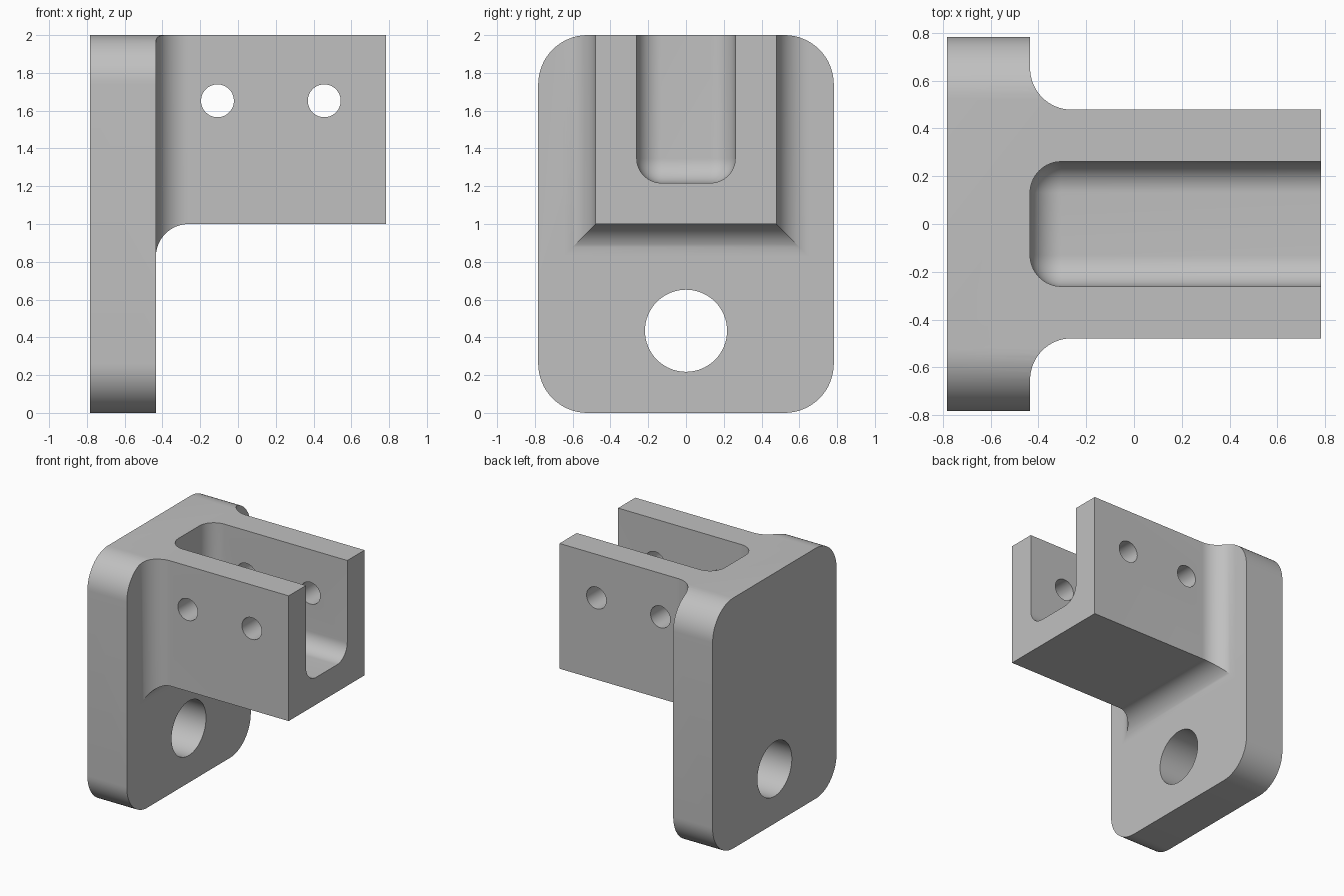
import bpy, bmesh
from math import sin, cos, pi, radians

cube = bpy.data.objects.get("Cube")
if cube:
    bpy.data.objects.remove(cube, do_unlink=True)

U = 2 / 23                # design unit: the part is 23 units tall
HALF = 9                  # half of the overall width and depth
FACE = -5                 # x of the mounting plate's inner face
FILLET = 2
STEPS = 16


def loft(name, rings):
    """Closed solid through rings of equal point count, given in units."""
    bm = bmesh.new()
    loops = [[bm.verts.new([c * U for c in p]) for p in ring] for ring in rings]
    n = len(loops[0])
    for a, b in zip(loops, loops[1:]):
        for i in range(n):
            j = (i + 1) % n
            bm.faces.new((a[i], a[j], b[j], b[i]))
    bm.faces.new(loops[0][::-1])
    bm.faces.new(loops[-1])
    bmesh.ops.recalc_face_normals(bm, faces=bm.faces)
    mesh = bpy.data.meshes.new(name)
    bm.to_mesh(mesh)
    bm.free()
    obj = bpy.data.objects.new(name, mesh)
    bpy.context.collection.objects.link(obj)
    return obj


def box(name, lo, hi):
    (x0, y0, z0), (x1, y1, z1) = lo, hi
    return loft(name, [[(x, y0, z0), (x, y1, z0), (x, y1, z1), (x, y0, z1)]
                       for x in (x0, x1)])


def bevel(obj, width, edges=None):
    """Round the chosen edges of a block."""
    bm = bmesh.new()
    bm.from_mesh(obj.data)
    chosen = [e for e in bm.edges if edges is None or edges(e)]
    bmesh.ops.bevel(bm, geom=chosen, offset=width * U, segments=STEPS,
                    profile=0.5, affect='EDGES', clamp_overlap=True)
    bm.to_mesh(obj.data)
    bm.free()


def drill(name, place, radius, length, axis):
    """Cylinder cutter along x or y."""
    ring = [(radius * cos(2 * pi * i / 64), radius * sin(2 * pi * i / 64))
            for i in range(64)]
    x, y, z = place
    if axis == 'x':
        return loft(name, [[(x + s, y + a, z + b) for a, b in ring]
                           for s in (-length, length)])
    return loft(name, [[(x + a, y + s, z + b) for a, b in ring]
                       for s in (-length, length)])


def combine(target, tool, operation):
    mod = target.modifiers.new(operation.title(), 'BOOLEAN')
    mod.operation = operation
    mod.solver = 'EXACT'
    mod.object = tool
    bpy.context.view_layer.objects.active = target
    bpy.ops.object.modifier_apply(modifier=mod.name)
    bpy.data.objects.remove(tool, do_unlink=True)


# Full-length block with the plate's rounded corners
bracket = box("clevis_bracket", (-HALF, -HALF, 0), (HALF, HALF, 23))
bevel(bracket, 3, lambda e: abs(e.verts[0].co.x - e.verts[1].co.x) > U)

# Envelope: wide at the plate, then a mitred fillet down to the arm
sections = [(-20, 20), (FACE, 20)]
for i in range(STEPS + 1):
    t = pi / 2 * i / STEPS
    sections.append((FACE + FILLET * (1 - cos(t)), FILLET * (1 - sin(t))))
sections.append((20, 0))
ARM = 5.5
envelope = loft("arm_envelope", [
    [(x, -ARM - d, 11.5 - d), (x, ARM + d, 11.5 - d),
     (x, ARM + d, 30), (x, -ARM - d, 30)] for x, d in sections])
combine(bracket, envelope, 'INTERSECT')

# Round-bottomed slot, open at the top and the free end
slot = box("slot_cutter", (FACE, -3, 14), (20, 3, 30))
bevel(slot, 1.5)
combine(bracket, slot, 'DIFFERENCE')

# Pin holes through both arm walls, and the large plate hole
for x in (-1.25, 5.25):
    combine(bracket, drill("pin_hole_cutter", (x, 0, 19), 1, 12, 'y'), 'DIFFERENCE')
combine(bracket, drill("plate_hole_cutter", (-7, 0, 5), 2.5, 4, 'x'), 'DIFFERENCE')

# Plain grey metal
grey = bpy.data.materials.new("plain_grey")
grey.use_nodes = True
colour = (0.53, 0.53, 0.53, 1)
grey.diffuse_color = colour
grey.node_tree.nodes["Principled BSDF"].inputs["Base Color"].default_value = colour
bracket.data.materials.clear()
bracket.data.materials.append(grey)
for face in bracket.data.polygons:
    face.material_index = 0

bpy.ops.object.select_all(action='DESELECT')
bracket.select_set(True)
bpy.context.view_layer.objects.active = bracket
bpy.ops.object.shade_smooth_by_angle(angle=radians(25))
